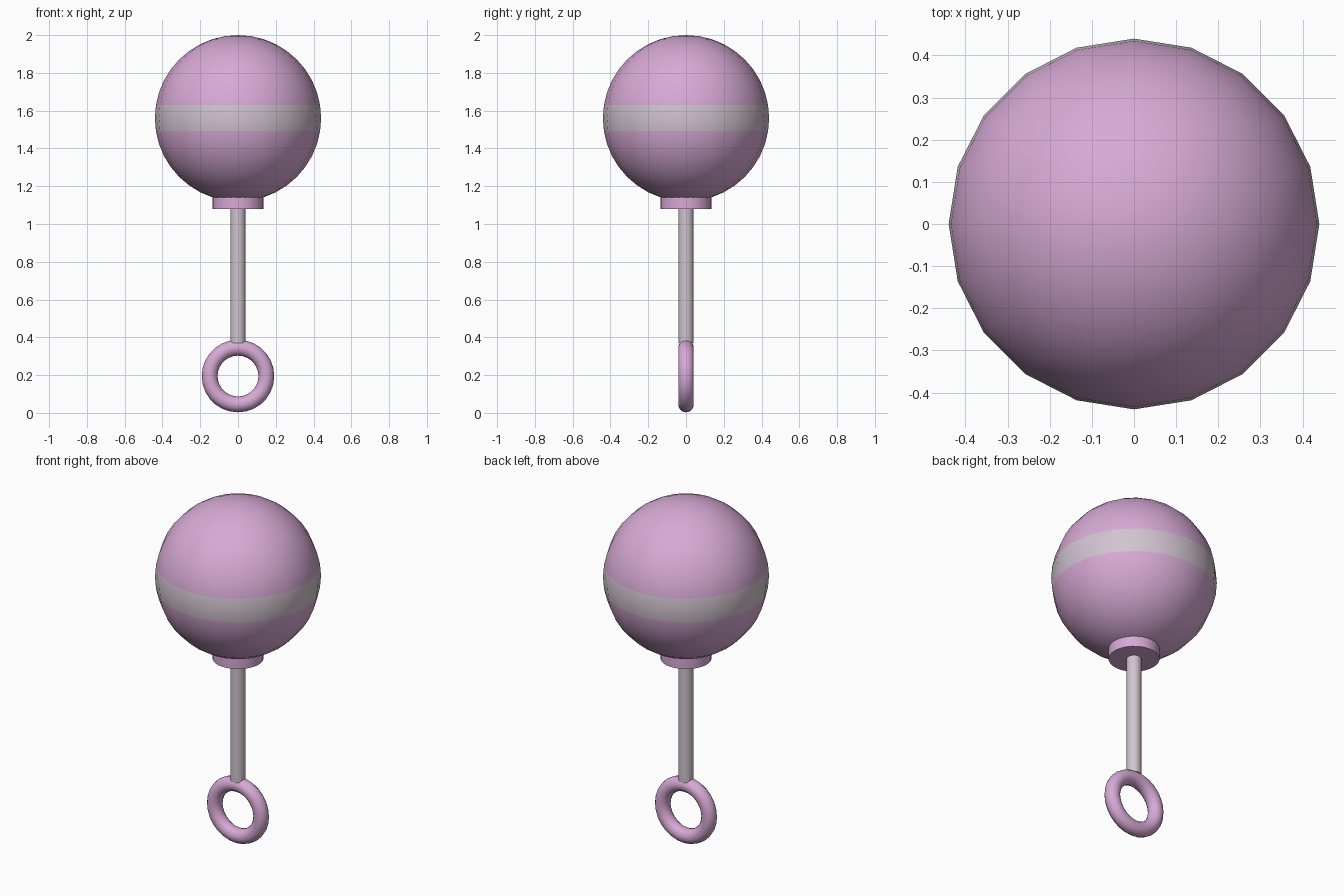
import bpy, math

if "Cube" in bpy.data.objects:
    bpy.data.objects.remove(bpy.data.objects["Cube"])

def material(name, rgb):
    m = bpy.data.materials.new(name)
    m.diffuse_color = (*rgb, 1)
    m.use_nodes = True
    m.node_tree.nodes["Principled BSDF"].inputs["Base Color"].default_value = m.diffuse_color
    return m

PINK = material("pink", (0.68, 0.40, 0.67))
PALE = material("pale", (0.64, 0.55, 0.63))

def finish(name, *mats):
    ob = bpy.context.object
    ob.name = name
    for m in mats:
        ob.data.materials.append(m)
    bpy.ops.object.shade_smooth_by_angle(angle=math.radians(40))
    return ob

def cylinder(name, r, z0, z1, mat, sides):
    bpy.ops.mesh.primitive_cylinder_add(vertices=sides, radius=r, depth=z1 - z0,
                                        location=(0, 0, (z0 + z1) / 2))
    return finish(name, mat)

# Round head, with the rows next to the equator forming the pale band
bpy.ops.mesh.primitive_uv_sphere_add(segments=20, ring_count=20, radius=0.44,
                                     location=(0, 0, 1.56))
head = finish("head", PINK, PALE)
for p in head.data.polygons:
    if abs(p.center.z) < 0.06:
        p.material_index = 1

# Collar under the head and handle stick
cylinder("collar", 0.135, 1.08, 1.145, PINK, 32)
cylinder("stick", 0.04, 0.37, 1.12, PALE, 20)

# Grip ring, facing the front
bpy.ops.mesh.primitive_torus_add(major_segments=28, minor_segments=14,
                                 major_radius=0.15, minor_radius=0.042,
                                 location=(0, 0, 0.195),
                                 rotation=(math.pi / 2, 0, 0))
finish("grip_ring", PINK)
